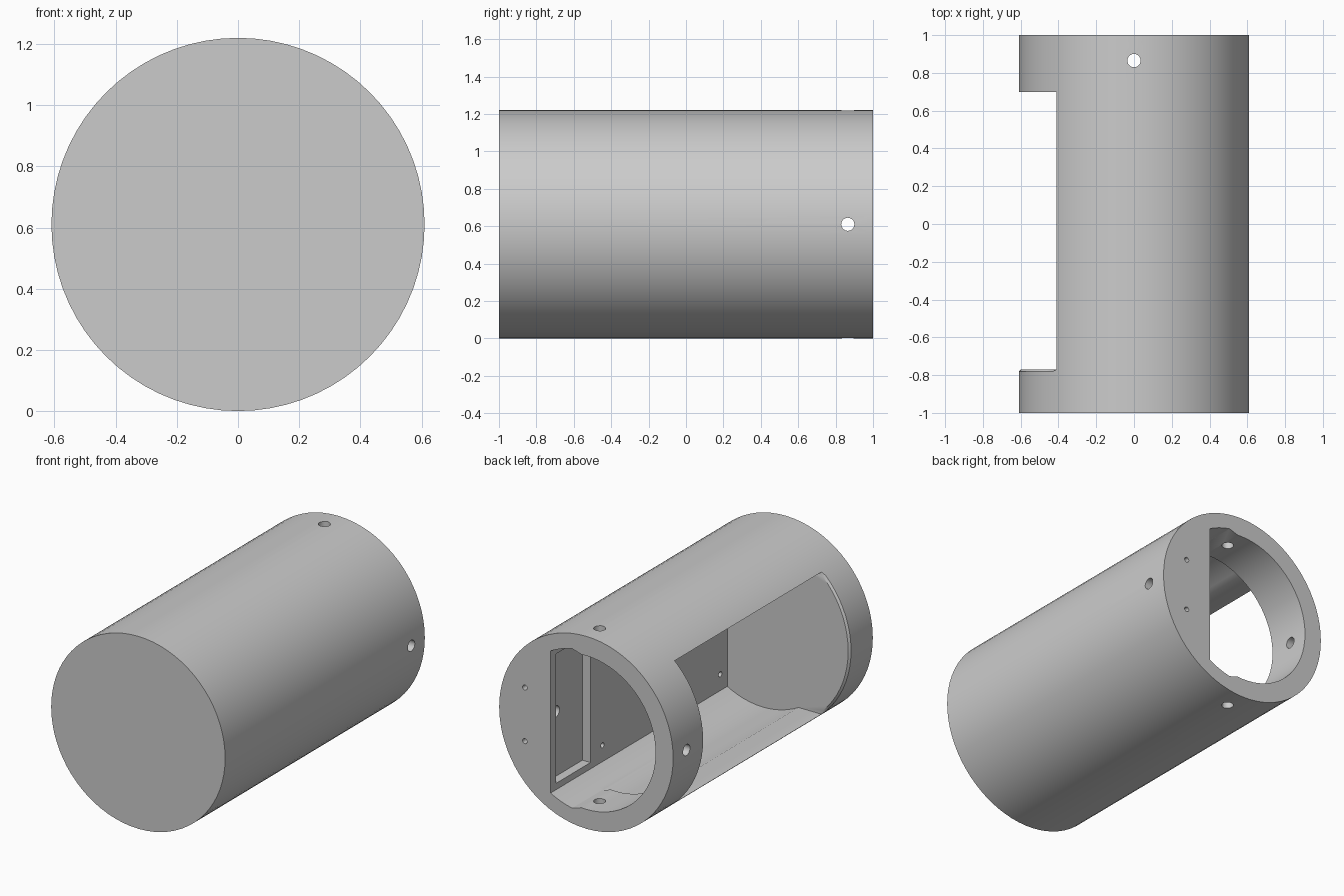
import bpy, bmesh
from math import cos, sin, radians
from mathutils import Vector

if "Cube" in bpy.data.objects:
    bpy.data.objects.remove(bpy.data.objects["Cube"], do_unlink=True)

R = 0.61      # outer radius, also the height of the axis
BORE = 0.515  # main bore radius
LIP = 0.487   # narrower radius of the open end
FRONT_WALL, RING = -0.77, 0.7

grey = bpy.data.materials.new("plain grey")
grey.use_nodes = True
grey.diffuse_color = (0.6, 0.6, 0.6, 1)
grey.node_tree.nodes["Principled BSDF"].inputs["Base Color"].default_value = (0.6, 0.6, 0.6, 1)


def arc(r, a0, a1, step=5):
    """Points on an arc, with inner points on whole multiples of step."""
    angles = [a0] + [a for a in range(0, 361, step) if a0 < a < a1] + [a1]
    return [(r * cos(radians(a)), r * sin(radians(a))) for a in angles]


def prism(name, profile, y0, y1):
    """Extrude an x-z profile around the axis from y0 to y1."""
    bm = bmesh.new()
    face = bm.faces.new([bm.verts.new((x, y0, z + R)) for x, z in profile])
    moved = bmesh.ops.extrude_face_region(bm, geom=[face])["geom"]
    bmesh.ops.translate(bm, vec=(0, y1 - y0, 0),
                        verts=[v for v in moved if isinstance(v, bmesh.types.BMVert)])
    bmesh.ops.recalc_face_normals(bm, faces=bm.faces)
    mesh = bpy.data.meshes.new(name)
    bm.to_mesh(mesh)
    bm.free()
    obj = bpy.data.objects.new(name, mesh)
    bpy.context.collection.objects.link(obj)
    return obj


def rod(name, start, end, r):
    """Round cutter between two points."""
    start, end = Vector(start), Vector(end)
    axis = end - start
    bpy.ops.mesh.primitive_cylinder_add(vertices=24, radius=r, depth=axis.length,
                                        location=(start + end) / 2,
                                        rotation=axis.to_track_quat('Z', 'Y').to_euler())
    bpy.context.object.name = name
    return bpy.context.object


# Solid cylinder
n = 72
body = prism("tube_body", [(R * cos(radians(i * 360 / n)), R * sin(radians(i * 360 / n)))
                           for i in range(n)], -1, 1)
body.data.materials.append(grey)

# Main chamber with a flat mounting wall, open at one side
flat = 61
half = BORE * sin(radians(flat))
wall = BORE * cos(radians(flat))
chamber = (arc(BORE, flat, 180 - flat) + [(-0.8, half), (-0.8, -half)]
           + arc(BORE, 180 + flat, 360 - flat))
cutters = [prism("chamber_cutter", chamber, FRONT_WALL, RING)]

# Stepped opening at the back
opening = arc(BORE, flat, 79) + arc(LIP, 86, 274) + arc(BORE, 281, 360 - flat)
cutters.append(prism("opening_cutter", opening, RING - 0.01, 1.1))

# Rectangular pocket in the mounting wall
pocket = [(0.2, -0.41), (0.306, -0.41), (0.306, 0.41), (0.2, 0.41)]
cutters.append(prism("pocket_cutter", pocket, 0.6, 0.944))

# Fixing holes through the back ring
cutters.append(rod("side_hole_cutter", (-0.8, 0.865, R), (0.8, 0.865, R), 0.035))
cutters.append(rod("upright_hole_cutter", (0, 0.865, -0.2), (0, 0.865, 1.4), 0.035))

# Small screw holes in the back face and the mounting wall
for s in (-1, 1):
    z = R + s * 0.17
    cutters.append(rod("back_screw_cutter", (0.43, 0.85, z), (0.43, 1.1, z), 0.016))
    for y in (0.48, -0.7):
        z = R + s * 0.347
        cutters.append(rod("wall_screw_cutter", (wall - 0.05, y, z), (wall + 0.1, y, z), 0.016))

for c in cutters:
    c.hide_render = True
    mod = body.modifiers.new(c.name, 'BOOLEAN')
    mod.operation = 'DIFFERENCE'
    mod.solver = 'EXACT'
    mod.object = c

# Apply the cuts and remove the cutters
bpy.ops.object.select_all(action='DESELECT')
body.select_set(True)
bpy.context.view_layer.objects.active = body
for mod in list(body.modifiers):
    bpy.ops.object.modifier_apply(modifier=mod.name)
for c in cutters:
    bpy.data.objects.remove(c, do_unlink=True)

# Small chamfer on the outer rim of the front wall
bm = bmesh.new()
bm.from_mesh(body.data)
rim = [e for e in bm.edges if all(abs(v.co.y - FRONT_WALL) < 0.001 and v.co.x < -0.4
       and Vector((v.co.x, v.co.z - R)).length > R - 0.005 for v in e.verts)]
bmesh.ops.bevel(bm, geom=rim, offset=0.012, segments=1, affect='EDGES', clamp_overlap=True)
bm.to_mesh(body.data)
bm.free()
body.data.materials.clear()
body.data.materials.append(grey)
for p in body.data.polygons:
    p.material_index = 0

bpy.ops.object.shade_smooth_by_angle(angle=radians(30))
